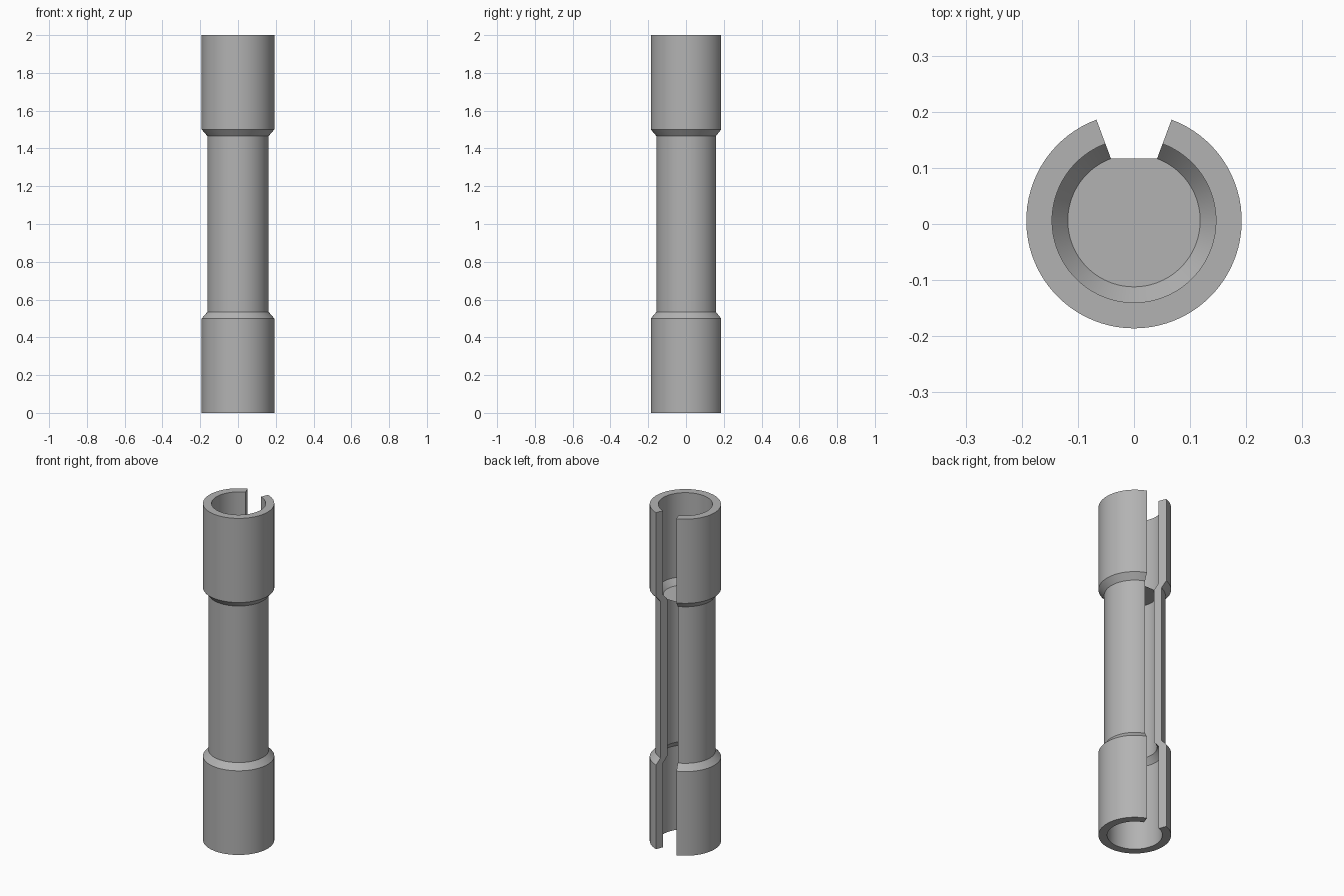
import bpy, bmesh, math

if "Cube" in bpy.data.objects:
    bpy.data.objects.remove(bpy.data.objects["Cube"])

CENTRE_Y = 0.006          # shifts the slotted ring so its bounds are centred
GAP = math.radians(20.4)  # half angle of the slot at the back
STEPS = 72

grey = bpy.data.materials.new("plain grey")
grey.diffuse_color = (0.45, 0.45, 0.45, 1)
grey.use_nodes = True
grey.node_tree.nodes["Principled BSDF"].inputs["Base Color"].default_value = grey.diffuse_color


def arc(radius, z):
    """Points around the tube from one slot edge to the other."""
    pts = []
    for i in range(STEPS + 1):
        a = math.pi / 2 + GAP + (2 * math.pi - 2 * GAP) * i / STEPS
        pts.append((radius * math.cos(a), radius * math.sin(a) + CENTRE_Y, z))
    return pts


def finish(name, bm):
    mesh = bpy.data.meshes.new(name)
    bm.to_mesh(mesh)
    bm.free()
    mesh.materials.append(grey)
    obj = bpy.data.objects.new(name, mesh)
    bpy.context.collection.objects.link(obj)
    return obj


# Slotted tube with a wide socket at each end: wall section swept round
outer = [(0.192, 0), (0.192, 0.5), (0.162, 0.535),
         (0.162, 1.465), (0.192, 1.5), (0.192, 2)]
inner = [(0.146, 0), (0.146, 0.5), (0.118, 0.535),
         (0.118, 1.465), (0.146, 1.5), (0.146, 2)]
bm = bmesh.new()
rows_out = [[bm.verts.new(p) for p in arc(r, z)] for r, z in outer]
rows_in = [[bm.verts.new(p) for p in arc(r, z)] for r, z in inner]
section = rows_out + rows_in[::-1]
for a, b in zip(section, section[1:] + section[:1]):
    for i in range(STEPS):
        bm.faces.new((a[i], a[i + 1], b[i + 1], b[i]))
# Slot walls
for k in range(len(outer) - 1):
    for i in (0, STEPS):
        bm.faces.new((rows_out[k][i], rows_out[k + 1][i],
                      rows_in[k + 1][i], rows_in[k][i]))
bmesh.ops.recalc_face_normals(bm, faces=bm.faces)
tube = finish("slotted_tube", bm)

# Thin stop plate closing the bore below the upper socket
bm = bmesh.new()
plate = bm.faces.new([bm.verts.new(p) for p in arc(0.118, 1.465)])
finish("stop_plate", bm)

bpy.context.view_layer.objects.active = tube
tube.select_set(True)
bpy.ops.object.shade_smooth_by_angle(angle=math.radians(30))
